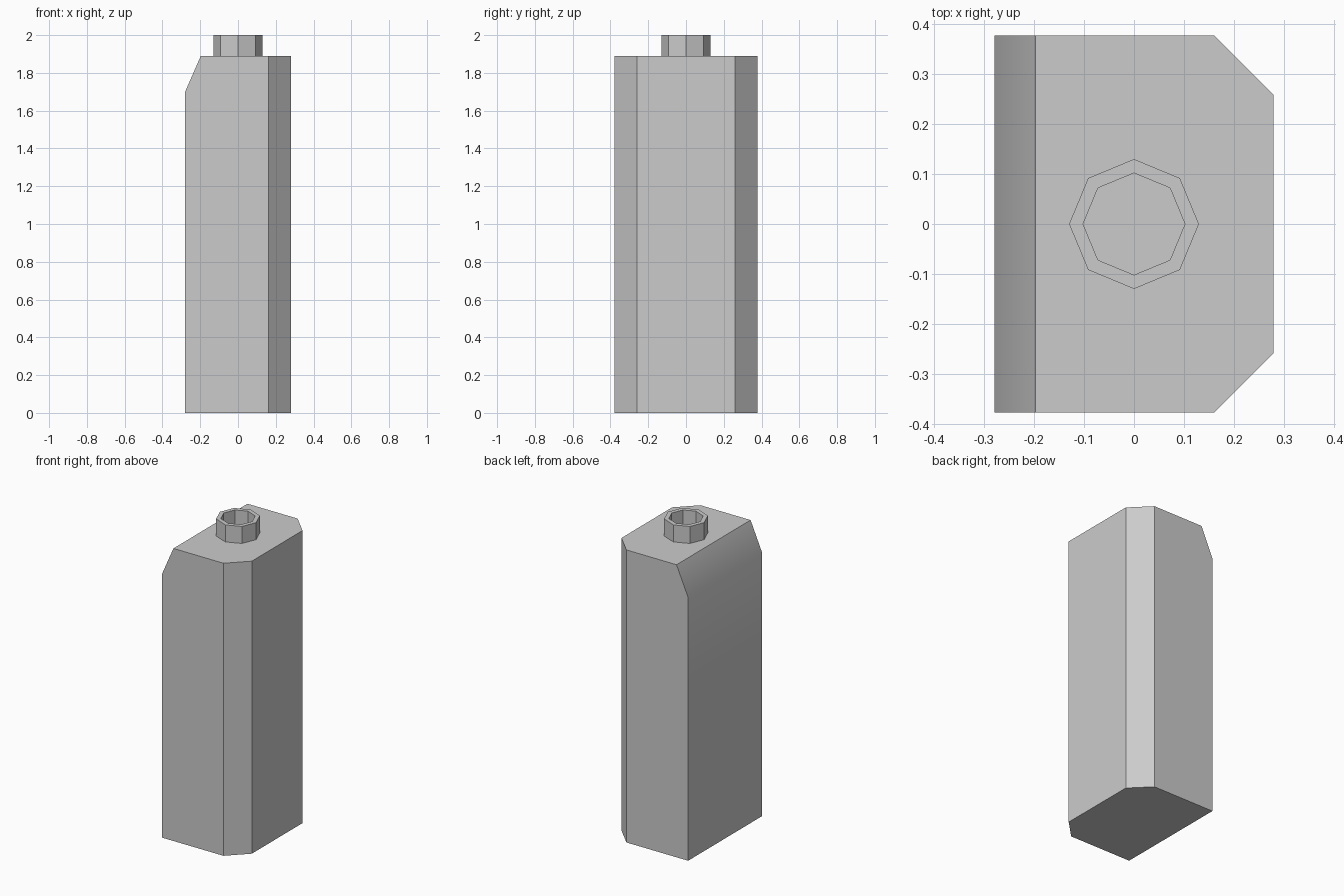
import bpy, bmesh
from math import cos, sin, pi

if "Cube" in bpy.data.objects:
    bpy.data.objects.remove(bpy.data.objects["Cube"])


def make_object(name, bm):
    bmesh.ops.recalc_face_normals(bm, faces=bm.faces)
    mesh = bpy.data.meshes.new(name)
    bm.to_mesh(mesh)
    bm.free()
    obj = bpy.data.objects.new(name, mesh)
    bpy.context.collection.objects.link(obj)
    return obj


# Body: side profile with a sloped back shoulder, extruded along y
profile = [(-0.28, 0), (0.28, 0), (0.28, 1.89), (-0.197, 1.89), (-0.28, 1.70)]
bm = bmesh.new()
face = bm.faces.new([bm.verts.new((x, -0.378, z)) for x, z in profile])
ext = bmesh.ops.extrude_face_region(bm, geom=[face], use_keep_orig=True)
verts = [v for v in ext["geom"] if isinstance(v, bmesh.types.BMVert)]
bmesh.ops.translate(bm, verts=verts, vec=(0, 0.756, 0))
bmesh.ops.recalc_face_normals(bm, faces=bm.faces)

# Chamfer the two vertical corners on the right side
corners = [e for e in bm.edges
           if all(v.co.x > 0.27 for v in e.verts)
           and abs(e.verts[0].co.z - e.verts[1].co.z) > 1]
bmesh.ops.bevel(bm, geom=corners, offset=0.119, offset_type='OFFSET',
                segments=1, affect='EDGES')
body = make_object("body", bm)

# Soft shading only across the shallow shoulder fold
bpy.context.view_layer.objects.active = body
body.select_set(True)
bpy.ops.object.shade_smooth_by_angle(angle=pi / 6)

# Neck: open eight-sided ring standing on the body top
SIDES = 8
bm = bmesh.new()
loops = []
for radius, z in [(0.13, 1.89), (0.13, 2.0), (0.102, 2.0), (0.102, 1.89)]:
    loops.append([bm.verts.new((radius * cos(2 * pi * i / SIDES),
                                radius * sin(2 * pi * i / SIDES), z))
                  for i in range(SIDES)])
for a, b in zip(loops, loops[1:]):
    for i in range(SIDES):
        j = (i + 1) % SIDES
        bm.faces.new((a[i], a[j], b[j], b[i]))
# Orientation is already outward, so recalculation only confirms it
make_object("neck_ring", bm)
